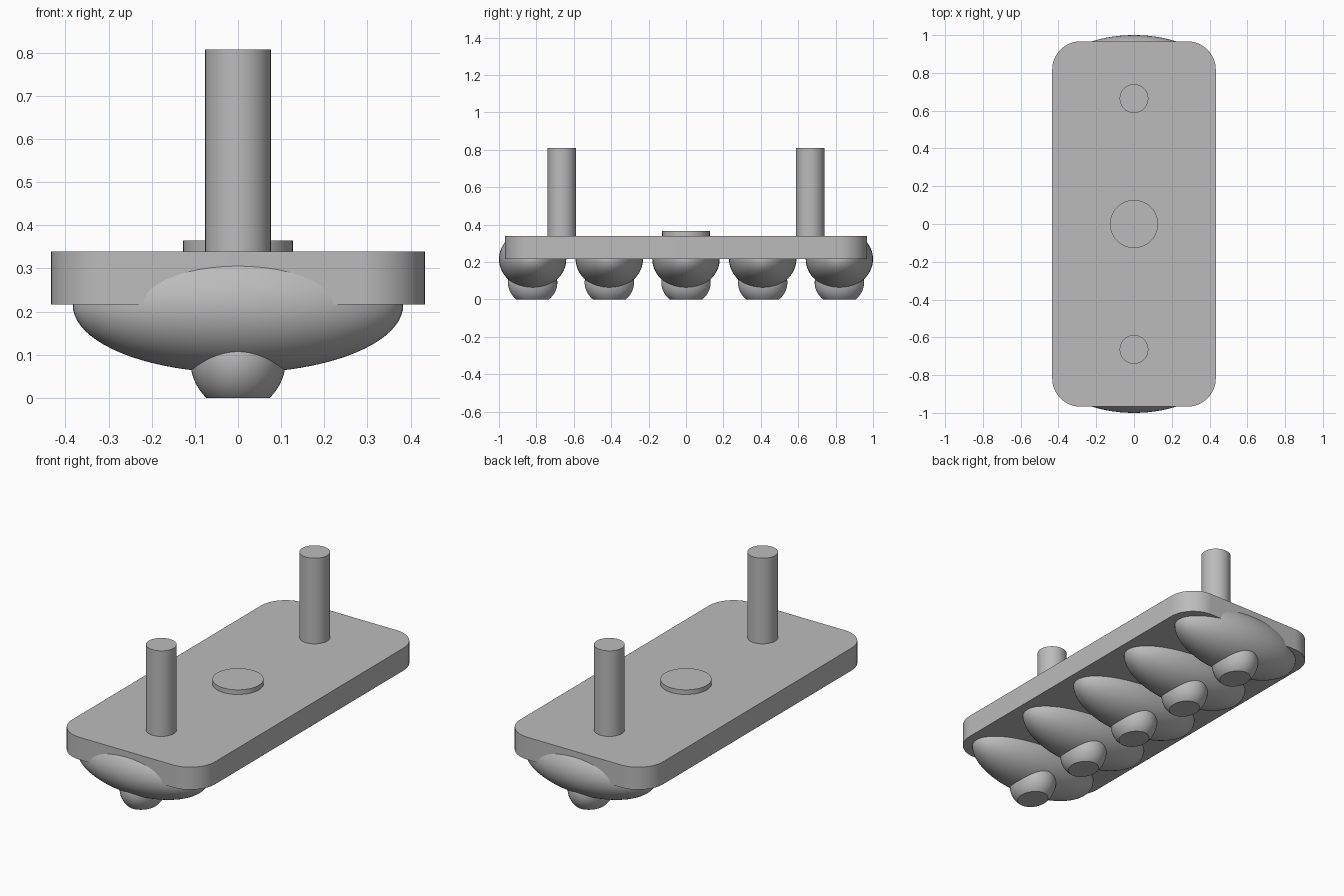
import bpy, bmesh
from mathutils import Matrix, Vector

cube = bpy.data.objects.get("Cube")
if cube:
    bpy.data.objects.remove(cube, do_unlink=True)

grey = bpy.data.materials.new("plain grey")
grey.use_nodes = True
colour = (0.5, 0.5, 0.5, 1)
grey.diffuse_color = colour
grey.node_tree.nodes["Principled BSDF"].inputs["Base Color"].default_value = colour


def finish(bm, name):
    """Turn a bmesh into a smooth-shaded object with sharp edges kept."""
    bmesh.ops.recalc_face_normals(bm, faces=bm.faces)
    mesh = bpy.data.meshes.new(name)
    bm.to_mesh(mesh)
    bm.free()
    mesh.materials.append(grey)
    ob = bpy.data.objects.new(name, mesh)
    bpy.context.collection.objects.link(ob)
    bpy.ops.object.select_all(action="DESELECT")
    ob.select_set(True)
    bpy.context.view_layer.objects.active = ob
    bpy.ops.object.shade_smooth_by_angle(angle=0.6)
    return ob


def cylinder(name, radius, y, bottom, top):
    bm = bmesh.new()
    bmesh.ops.create_cone(bm, cap_ends=True, segments=64, radius1=radius, radius2=radius,
                          depth=top - bottom,
                          matrix=Matrix.Translation((0, y, (bottom + top) / 2)))
    return finish(bm, name)


def cut_ellipsoid(name, centre, radii, cut_z, keep_above):
    """Ellipsoid sliced flat at one height."""
    bm = bmesh.new()
    bmesh.ops.create_uvsphere(bm, u_segments=64, v_segments=40, radius=1)
    bmesh.ops.scale(bm, vec=radii, verts=bm.verts)
    bmesh.ops.translate(bm, vec=centre, verts=bm.verts)
    cut = bmesh.ops.bisect_plane(bm, geom=bm.verts[:] + bm.edges[:] + bm.faces[:],
                                 plane_co=(0, 0, cut_z), plane_no=(0, 0, 1),
                                 clear_inner=keep_above, clear_outer=not keep_above)
    rim = [e for e in cut["geom_cut"] if isinstance(e, bmesh.types.BMEdge)]
    bmesh.ops.contextual_create(bm, geom=rim)
    return finish(bm, name)


# Base plate with rounded corners
base, top = 0.216, 0.339
bm = bmesh.new()
bmesh.ops.create_cube(bm, size=1)
bmesh.ops.scale(bm, vec=(0.866, 1.934, top - base), verts=bm.verts)
bmesh.ops.translate(bm, vec=(0, 0, (base + top) / 2), verts=bm.verts)
upright = [e for e in bm.edges if abs(e.verts[0].co.z - e.verts[1].co.z) > 0.05]
bmesh.ops.bevel(bm, geom=upright, offset=0.15, segments=16, profile=0.5, affect="EDGES")
finish(bm, "base_plate")

# Posts and centre disc
for side, y in (("front", -0.664), ("back", 0.664)):
    cylinder(side + "_post", 0.076, y, 0.3, 0.808)
cylinder("centre_disc", 0.127, 0, 0.3, 0.3645)

# Row of wide lobes, each with a flat-bottomed nub
for i in range(5):
    y = (i - 2) * 0.41
    cut_ellipsoid(f"lobe_{i + 1}", Vector((0, y, 0.215)), (0.383, 0.18, 0.157), 0.325, False)
    cut_ellipsoid(f"nub_{i + 1}", Vector((0, y, 0.09)), (0.111, 0.132, 0.12), 0, True)
